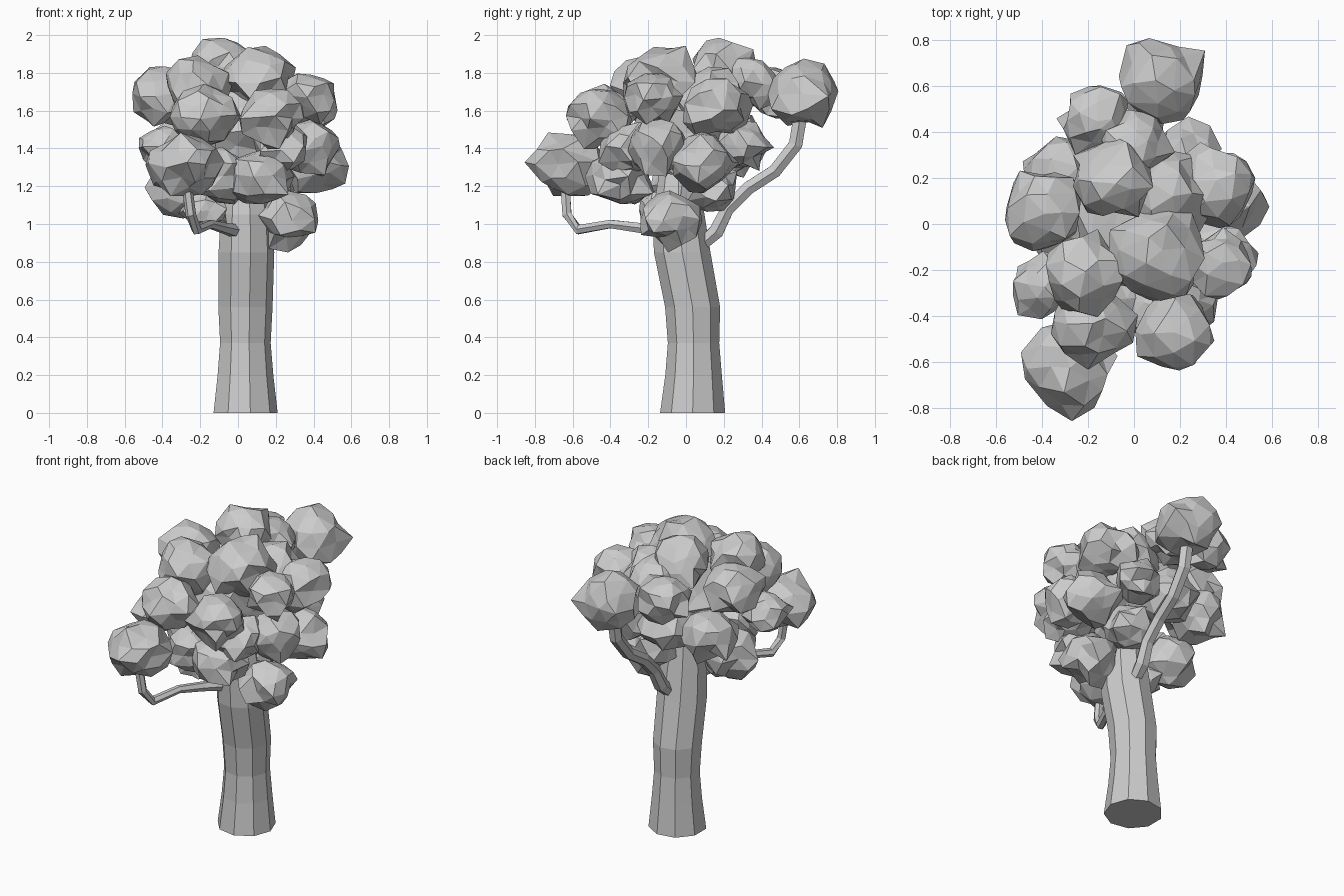
import bpy, bmesh, math, random
from mathutils import Vector

cube = bpy.data.objects.get("Cube")
if cube:
    bpy.data.objects.remove(cube)
random.seed(7)

grey = bpy.data.materials.new("plain grey")
grey.use_nodes = True
grey.diffuse_color = (0.6, 0.6, 0.6, 1)
grey.node_tree.nodes["Principled BSDF"].inputs["Base Color"].default_value = (0.6, 0.6, 0.6, 1)


def finish(name, bm):
    bmesh.ops.recalc_face_normals(bm, faces=bm.faces)
    mesh = bpy.data.meshes.new(name)
    bm.to_mesh(mesh)
    bm.free()
    mesh.materials.append(grey)
    bpy.context.collection.objects.link(bpy.data.objects.new(name, mesh))


def tube(name, path, sides, level=False):
    """Faceted tube through (x, y, z, radius) points, optionally with level rings."""
    bm = bmesh.new()
    pts = [Vector(p[:3]) for p in path]
    rings = []
    for i, p in enumerate(pts):
        along = pts[min(i + 1, len(pts) - 1)] - pts[max(i - 1, 0)]
        if level:
            along = Vector((0, 0, 1))
        u = along.cross(Vector((0, 1, 0) if level else (1, 0, 0))).normalized()
        v = along.cross(u).normalized()
        ring = []
        for k in range(sides):
            a = math.tau * (k + 0.5) / sides
            ring.append(bm.verts.new(p + path[i][3] * (u * math.cos(a) + v * math.sin(a))))
        rings.append(ring)
    for low, high in zip(rings, rings[1:]):
        for k in range(sides):
            n = (k + 1) % sides
            bm.faces.new((low[k], low[n], high[n], high[k]))
    bm.faces.new(rings[0])
    bm.faces.new(rings[-1])
    finish(name, bm)


def foliage(name, x, y, z, r):
    """Rounded leaf clump: broad facets above, ragged spikes round the underside."""
    bm = bmesh.new()
    bmesh.ops.create_icosphere(bm, subdivisions=2, radius=1)
    turn = random.random() * math.tau
    for v in bm.verts:
        rough = 0.07 if v.co.z > 0.1 else 0.2
        d = v.co * random.uniform(1 - rough, 1 + rough * 0.9)
        d += Vector([random.uniform(-0.12, 0.12) for _ in range(3)])
        d.z *= 0.92
        c, s = math.cos(turn), math.sin(turn)
        v.co = Vector((x + r * (d.x * c - d.y * s), y + r * (d.x * s + d.y * c), z + r * d.z))
    finish(name, bm)


# Trunk
tube("trunk", [(0.035, 0.035, 0, 0.175), (0.035, 0.04, 0.2, 0.152),
               (0.035, 0.04, 0.37, 0.138), (0.035, 0.035, 0.56, 0.148),
               (0.04, -0.02, 0.85, 0.152), (0.04, -0.04, 1.05, 0.14),
               (0.03, -0.04, 1.35, 0.09)], 9, True)

# Branches
tube("back_branch", [(0.06, 0.06, 0.87, 0.035), (0.07, 0.16, 0.96, 0.045),
                     (0.08, 0.22, 1.08, 0.04), (0.08, 0.33, 1.19, 0.04),
                     (0.09, 0.47, 1.28, 0.04), (0.1, 0.58, 1.42, 0.042),
                     (0.1, 0.61, 1.6, 0.042)], 6)
tube("front_branch", [(0, -0.1, 0.96, 0.04), (-0.08, -0.25, 0.98, 0.03),
                      (-0.15, -0.4, 1.0, 0.025), (-0.22, -0.57, 0.97, 0.028),
                      (-0.25, -0.63, 1.05, 0.028), (-0.27, -0.64, 1.2, 0.028)], 6)

# Foliage clumps: x, y, z, radius
clumps = [
    (0.11, 0.63, 1.69, 0.19), (-0.17, 0.46, 1.7, 0.15), (0.0, 0.34, 1.75, 0.15),
    (-0.09, 0.19, 1.82, 0.18), (-0.4, 0.05, 1.68, 0.17), (0.12, -0.12, 1.76, 0.2),
    (0.36, 0.17, 1.62, 0.17), (0.18, -0.47, 1.56, 0.17), (-0.27, -0.63, 1.31, 0.19),
    (0.38, -0.15, 1.4, 0.16), (0.4, 0.09, 1.32, 0.17), (0.27, -0.08, 1.03, 0.16),
    (-0.19, -0.44, 1.57, 0.17), (-0.22, -0.22, 1.72, 0.18), (-0.4, -0.27, 1.4, 0.13),
    (0.22, 0.3, 1.42, 0.14), (0.37, -0.17, 1.67, 0.15), (-0.3, 0.2, 1.4, 0.18),
    (-0.05, 0.25, 1.42, 0.18), (0.12, -0.35, 1.25, 0.17), (-0.1, -0.32, 1.25, 0.16),
    (-0.3, -0.03, 1.2, 0.17), (0.03, 0.0, 1.5, 0.28), (0.15, 0.12, 1.2, 0.15),
    (-0.17, -0.14, 1.07, 0.12), (0.22, -0.3, 1.4, 0.16), (0.15, 0.12, 1.66, 0.18),
]
for i, clump in enumerate(clumps, 1):
    foliage(f"foliage_{i}", *clump)
